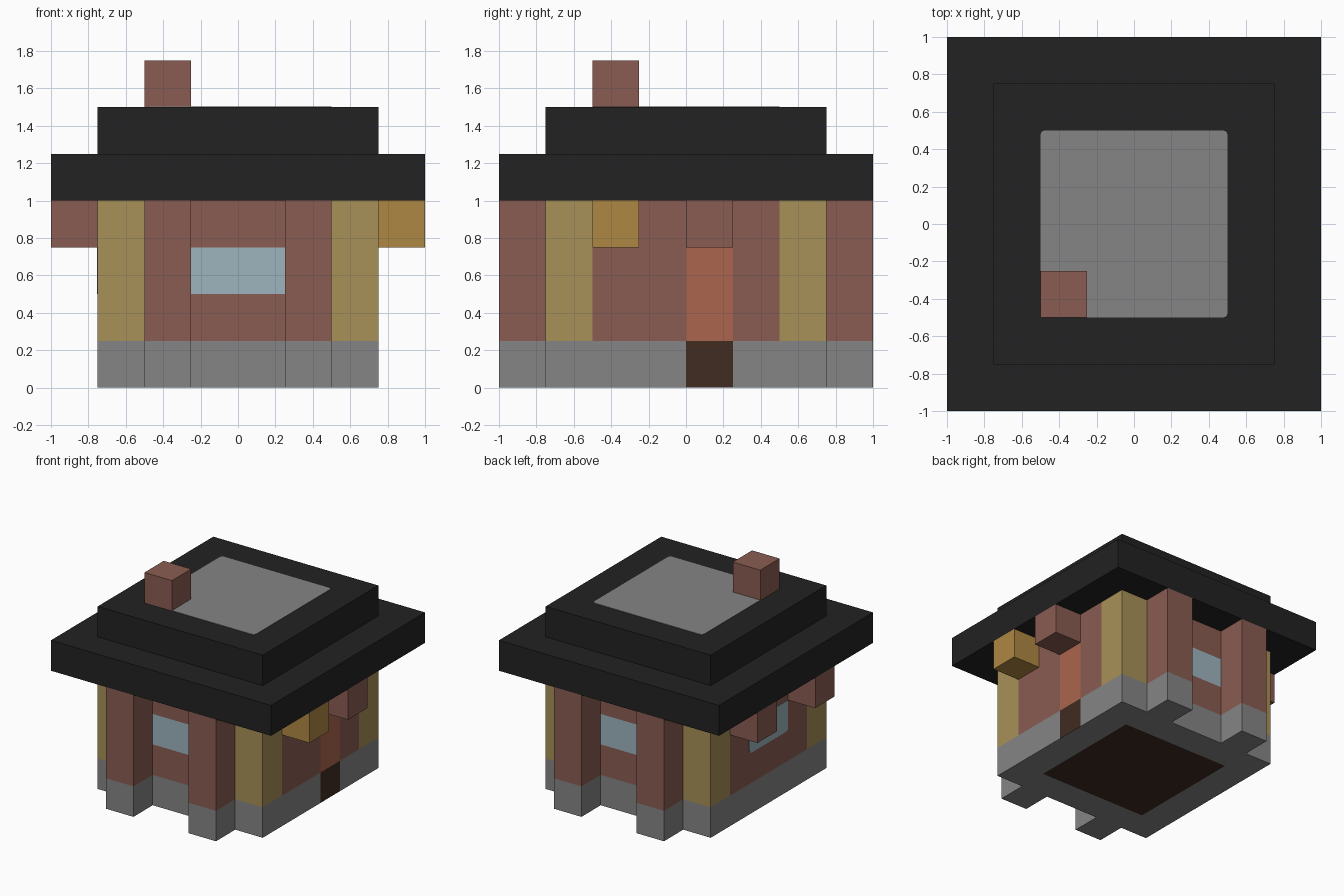
import bpy
import bmesh
from mathutils import Vector

if "Cube" in bpy.data.objects:
    bpy.data.objects.remove(bpy.data.objects["Cube"], do_unlink=True)


def material(name, color):
    m = bpy.data.materials.new(name)
    m.diffuse_color = (*color, 1)
    m.use_nodes = True
    bsdf = next(n for n in m.node_tree.nodes if n.type == "BSDF_PRINCIPLED")
    bsdf.inputs["Base Color"].default_value = (*color, 1)
    bsdf.inputs["Roughness"].default_value = 0.9
    return m


BLACK = material("roof black", (0.016, 0.016, 0.016))
GREY = material("stone grey", (0.235, 0.235, 0.235))
BRICK = material("brick brown", (0.254, 0.107, 0.084))
TAN = material("timber tan", (0.392, 0.283, 0.098))
AMBER = material("lantern amber", (0.429, 0.242, 0.056))
GLASS = material("window blue", (0.337, 0.462, 0.515))
ORANGE = material("door orange", (0.407, 0.130, 0.076))
DARK = material("dark wood", (0.051, 0.025, 0.016))

U = 0.25  # size of one building block


def box(name, lo, hi, mats, cuts=(), rule=None, round_axis=None):
    """Box between two corners, cut along planes and coloured by a rule."""
    lo, hi = Vector(lo), Vector(hi)
    bm = bmesh.new()
    bmesh.ops.create_cube(bm, size=1)
    for v in bm.verts:
        v.co = Vector(((lo[i] + hi[i]) / 2 + v.co[i] * (hi[i] - lo[i]) for i in range(3)))
    for axis, places in cuts:
        normal = Vector((axis == 0, axis == 1, axis == 2))
        for p in places:
            bmesh.ops.bisect_plane(bm, geom=bm.verts[:] + bm.edges[:] + bm.faces[:],
                                   plane_co=normal * p, plane_no=normal)
    if round_axis is not None:
        edges = [e for e in bm.edges
                 if abs((e.verts[0].co - e.verts[1].co).normalized()[round_axis]) > 0.9]
        bmesh.ops.bevel(bm, geom=edges, offset=0.025, segments=3, profile=0.5, affect="EDGES")
    bm.normal_update()
    if rule:
        for f in bm.faces:
            f.material_index = mats.index(rule(f.calc_center_median(), f.normal))
    mesh = bpy.data.meshes.new(name)
    bm.to_mesh(mesh)
    bm.free()
    for m in mats:
        mesh.materials.append(m)
    obj = bpy.data.objects.new(name, mesh)
    bpy.context.collection.objects.link(obj)
    return obj


def wall_color(c, n):
    # Underside: dark floor inside a stone rim
    if n.z < -0.5:
        return DARK if max(abs(c.x), abs(c.y)) < 2 * U else GREY
    # Door on the +x wall
    if n.x > 0.5 and 0 < c.y < U and c.z < 3 * U:
        return DARK if c.z < U else ORANGE
    if c.z < U:
        return GREY
    # Corner posts
    if min(abs(c.x), abs(c.y)) > 2 * U:
        return TAN
    # Front and back windows
    if abs(n.y) > 0.5 and abs(c.x) < U and 2 * U < c.z < 3 * U:
        return GLASS
    return BRICK


def pillar_color(c, n):
    return GREY if c.z < U else BRICK


# House walls
side_cuts = [k * U for k in range(-2, 3)]
box("walls", (-3 * U, -3 * U, 0), (3 * U, 3 * U, 4 * U),
    [GREY, BRICK, TAN, GLASS, ORANGE, DARK],
    [(0, side_cuts), (1, side_cuts), (2, (U, 2 * U, 3 * U))], wall_color)

# Brick pillars beside the front and back windows
for y0, end in ((-4 * U, "front"), (3 * U, "back")):
    for x0, side in ((U, "left"), (-2 * U, "right")):
        box(f"{end}_{side}_pillar", (x0, y0, 0), (x0 + U, y0 + U, 4 * U),
            [GREY, BRICK], [(2, (U,))], pillar_color)

# Blocks under the eaves
for name, x0, y0, mat in (("lantern", 3 * U, -2 * U, AMBER),
                          ("door_canopy", 3 * U, 0, BRICK),
                          ("window_block_back", -4 * U, U, BRICK),
                          ("window_block_front", -4 * U, -2 * U, BRICK)):
    box(name, (x0, y0, 3 * U), (x0 + U, y0 + U, 4 * U), [mat])

# Round-cornered window on the -x wall
box("side_window", (-3 * U - 0.004, -U, 2 * U), (-3 * U + 0.004, U, 3 * U),
    [GLASS], round_axis=0)

# Stepped roof with a grey panel and a chimney
box("lower_roof", (-4 * U, -4 * U, 4 * U), (4 * U, 4 * U, 5 * U), [BLACK])
box("upper_roof", (-3 * U, -3 * U, 5 * U), (3 * U, 3 * U, 6 * U), [BLACK])
box("roof_panel", (-2 * U, -2 * U, 6 * U - 0.004), (2 * U, 2 * U, 6 * U + 0.004),
    [GREY], round_axis=2)
box("chimney", (-2 * U, -2 * U, 6 * U), (-U, -U, 7 * U), [BRICK])
